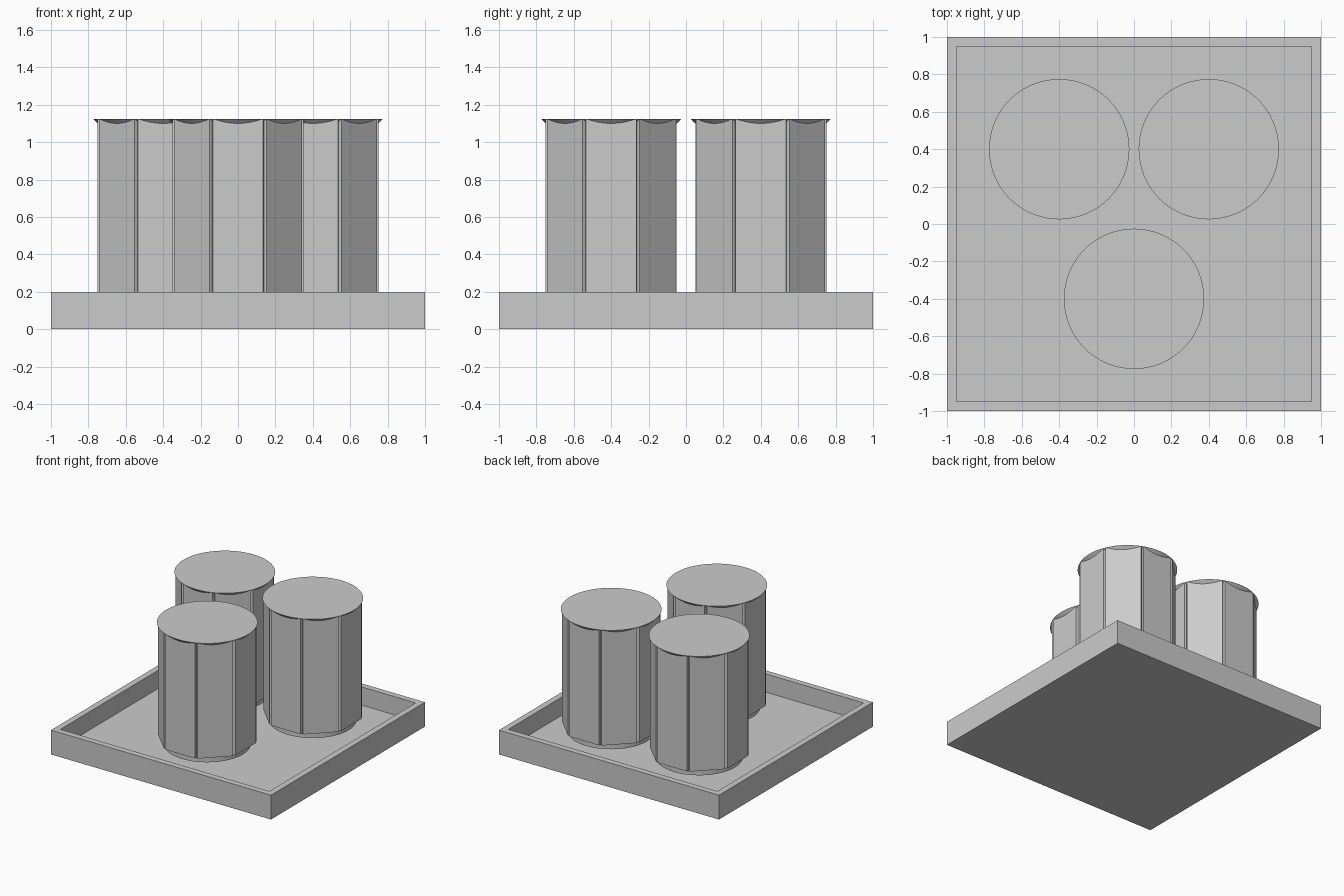
import bpy, bmesh, math

cube = bpy.data.objects.get("Cube")
if cube:
    bpy.data.objects.remove(cube, do_unlink=True)

# Single plain grey
grey = bpy.data.materials.new("plain_grey")
grey.use_nodes = True
colour = (0.6, 0.6, 0.6, 1)
grey.diffuse_color = colour
grey.node_tree.nodes["Principled BSDF"].inputs["Base Color"].default_value = colour

FLOOR, RIM, WALL = 0.05, 0.20, 0.05
TOP, SHOULDER, BASE = 1.125, 0.175, 0.125
ROUND, FLAT = 0.375, 0.35          # cap radius, distance from axis to flats
FOOT, SHAFT, GROOVE = 0.325, 0.1, 0.36
SIDES, STEPS = 8, 8


def add_object(name, bm, location=(0, 0, 0)):
    bmesh.ops.recalc_face_normals(bm, faces=bm.faces)
    mesh = bpy.data.meshes.new(name)
    bm.to_mesh(mesh)
    bm.free()
    mesh.materials.append(grey)
    obj = bpy.data.objects.new(name, mesh)
    obj.location = location
    bpy.context.collection.objects.link(obj)
    return obj


def build_tray():
    # Square box with a sunken pocket inside a thin rim
    bm = bmesh.new()
    bmesh.ops.create_cube(bm, size=2)
    for v in bm.verts:
        v.co.z = RIM if v.co.z > 0 else 0
    bm.normal_update()
    top = max(bm.faces, key=lambda f: f.calc_center_median().z)
    bmesh.ops.inset_region(bm, faces=[top], thickness=WALL, use_even_offset=True)
    pocket = bmesh.ops.extrude_face_region(bm, geom=[top])["geom"]
    for v in (g for g in pocket if isinstance(g, bmesh.types.BMVert)):
        v.co.z = FLOOR
    if top.is_valid:
        bmesh.ops.delete(bm, geom=[top], context='FACES')
    add_object("tray", bm)


def build_knob(name, x, y):
    # Outline: eight flats cut into a round bar, a fine groove at each corner
    half = math.acos(FLAT / ROUND)
    outline = []
    for side in range(SIDES):
        middle = side * math.tau / SIDES
        for i in range(STEPS + 1):
            offset = half * (2 * i / STEPS - 1)
            outline.append((middle + offset, FLAT / math.cos(offset)))
        outline.append((middle + math.pi / SIDES, GROOVE))

    bm = bmesh.new()

    def ring(radius, height):
        return [bm.verts.new((radius(r) * math.cos(a), radius(r) * math.sin(a), height(r)))
                for a, r in outline]

    # Shaft, foot, fluted body, and the flare under the round cap
    rings = [ring(lambda r: SHAFT, lambda r: FLOOR),
             ring(lambda r: SHAFT, lambda r: BASE),
             ring(lambda r: FOOT, lambda r: BASE),
             ring(lambda r: FOOT, lambda r: SHOULDER),
             ring(lambda r: r, lambda r: SHOULDER),
             ring(lambda r: r, lambda r: TOP - (ROUND - r)),
             ring(lambda r: ROUND, lambda r: TOP)]
    count = len(outline)
    for low, high in zip(rings, rings[1:]):
        for i in range(count):
            j = (i + 1) % count
            bm.faces.new((low[i], low[j], high[j], high[i]))
    bm.faces.new(rings[-1])
    bmesh.ops.remove_doubles(bm, verts=bm.verts, dist=1e-5)
    obj = add_object(name, bm, (x, y, 0))
    bpy.ops.object.select_all(action='DESELECT')
    obj.select_set(True)
    bpy.context.view_layer.objects.active = obj
    bpy.ops.object.shade_smooth_by_angle(angle=math.radians(15))


build_tray()
build_knob("front_knob", 0, -0.4)
build_knob("back_left_knob", 0.4, 0.4)
build_knob("back_right_knob", -0.4, 0.4)
